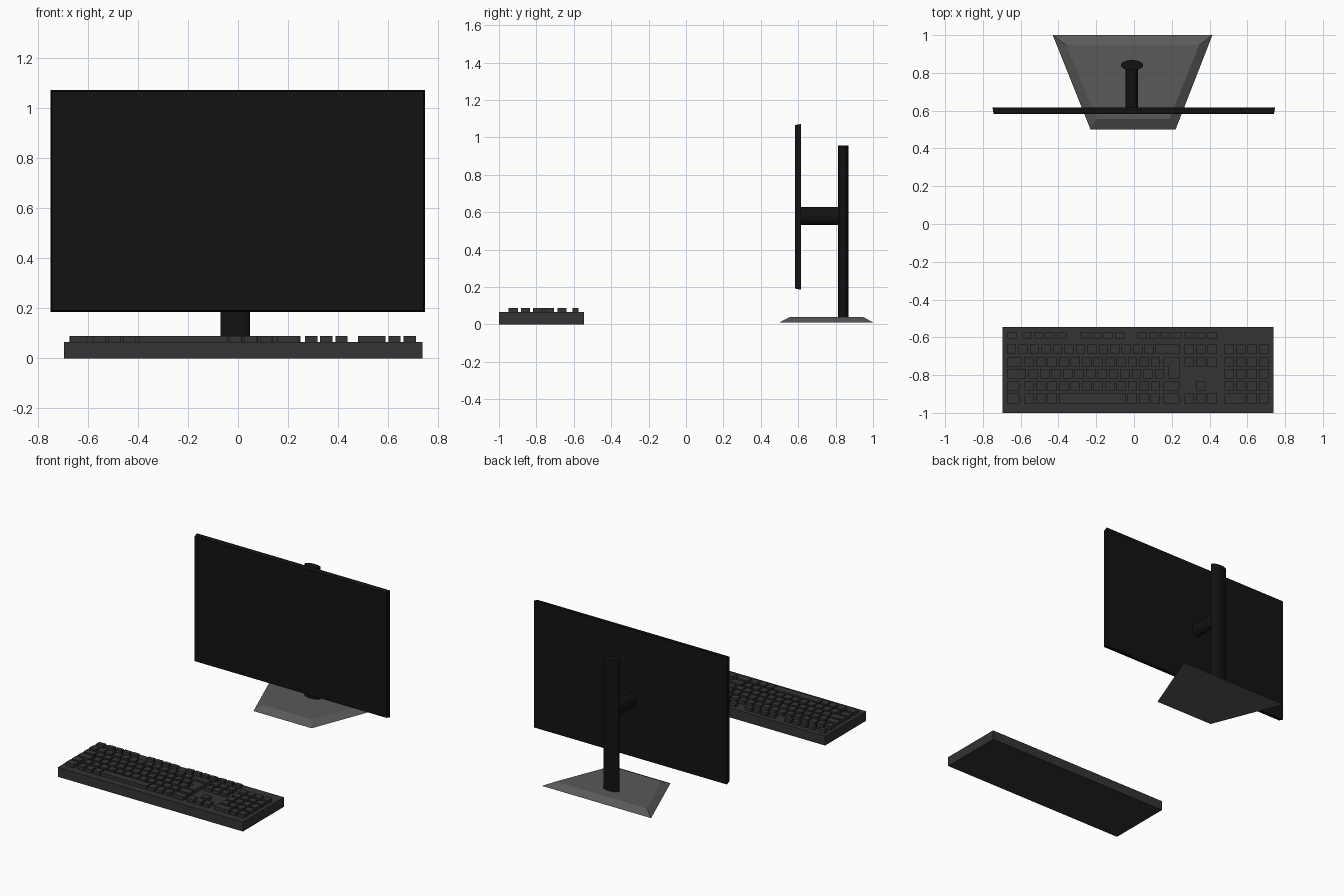
import bpy, bmesh, math

if "Cube" in bpy.data.objects:
    bpy.data.objects.remove(bpy.data.objects["Cube"])


def material(name, v):
    m = bpy.data.materials.new(name)
    m.diffuse_color = (v, v, v, 1)
    m.use_nodes = True
    m.node_tree.nodes["Principled BSDF"].inputs["Base Color"].default_value = m.diffuse_color
    return m


BLACK = material("black_plastic", 0.006)
DARK = material("dark_plastic", 0.033)
GREY = material("grey_metal", 0.1)


def make_object(name, bm, mat):
    bmesh.ops.recalc_face_normals(bm, faces=bm.faces)
    me = bpy.data.meshes.new(name)
    bm.to_mesh(me)
    bm.free()
    me.materials.append(mat)
    ob = bpy.data.objects.new(name, me)
    bpy.context.collection.objects.link(ob)
    return ob


def loft(bm, lower, upper):
    """Closed solid between two matching outlines of 3D points."""
    a = [bm.verts.new(p) for p in lower]
    b = [bm.verts.new(p) for p in upper]
    bm.faces.new(a)
    bm.faces.new(b)
    n = len(a)
    for i in range(n):
        bm.faces.new((a[i], a[(i + 1) % n], b[(i + 1) % n], b[i]))


def rect(x0, x1, y0, y1):
    return [(x0, y0), (x1, y0), (x1, y1), (x0, y1)]


def prism(bm, outline, z0, z1):
    loft(bm, [(x, y, z0) for x, y in outline], [(x, y, z1) for x, y in outline])


def ellipse(cx, cy, rx, ry, n=32):
    return [(cx + rx * math.cos(2 * math.pi * i / n),
             cy + ry * math.sin(2 * math.pi * i / n)) for i in range(n)]


def smooth(ob):
    bpy.ops.object.select_all(action='DESELECT')
    bpy.context.view_layer.objects.active = ob
    ob.select_set(True)
    bpy.ops.object.shade_smooth_by_angle(angle=math.radians(35))


# Monitor panel, front slightly smaller than the back
bm = bmesh.new()
loft(bm, [(x, 0.582, z) for x, z in rect(-0.743, 0.741, 0.192, 1.066)],
     [(x, 0.616, z) for x, z in rect(-0.749, 0.747, 0.185, 1.072)])
make_object("monitor_panel", bm, BLACK)

# Oval pole
bm = bmesh.new()
prism(bm, ellipse(-0.011, 0.841, 0.059, 0.027), 0.035, 0.958)
smooth(make_object("stand_pole", bm, BLACK))

# Oval arm between pole and panel
bm = bmesh.new()
arm = ellipse(-0.012, 0.58, 0.034, 0.049)
loft(bm, [(x, 0.61, z) for x, z in arm], [(x, 0.835, z) for x, z in arm])
smooth(make_object("stand_arm", bm, BLACK))

# Bevelled trapezoid foot
bm = bmesh.new()
loft(bm, [(-0.23, 0.50, 0.011), (0.22, 0.50, 0.011), (0.415, 1.0, 0.011), (-0.43, 1.0, 0.011)],
     [(-0.198, 0.557, 0.04), (0.188, 0.557, 0.04), (0.345, 0.947, 0.04), (-0.36, 0.947, 0.04)])
make_object("stand_foot", bm, GREY)

# Keyboard body
bm = bmesh.new()
prism(bm, rect(-0.695, 0.738, -1.0, -0.545), 0.0, 0.066)
make_object("keyboard_body", bm, DARK)

# Keys: rows from back to front as (back y, front y)
ROWS = [(-0.575, -0.606), (-0.639, -0.686), (-0.706, -0.754),
        (-0.767, -0.818), (-0.833, -0.881), (-0.898, -0.950)]
PITCH, W = 0.0608, 0.049
NAV, PAD, END = 0.268, 0.480, 0.242
bm = bmesh.new()


def key(row, x0, x1):
    y1, y0 = ROWS[row]
    prism(bm, rect(x0, x1, y0, y1), 0.065, 0.089)


def run(row, x, count):
    for i in range(count):
        key(row, x + PITCH * i, x + PITCH * i + W)


# Function row
run(0, -0.670, 1)
for x in (-0.590, -0.283, 0.019):
    run(0, x, 4)
# Letter block: row, first letter key, count
for row, x, count in ((1, -0.673, 13), (2, -0.579, 12), (3, -0.558, 12),
                      (4, -0.579, 12), (5, -0.579, 3), (5, -0.034, 3)):
    run(row, x, count)
# Wide keys
for row, x0, x1 in ((1, 0.115, END), (2, -0.67, -0.593), (3, -0.67, -0.573),
                    (4, -0.67, -0.605), (4, 0.156, END), (5, -0.67, -0.605),
                    (5, -0.398, -0.042), (5, 0.156, END), (5, PAD, PAD + PITCH + W)):
    key(row, x0, x1)
# Stepped enter key
prism(bm, [(0.156, -0.706), (0.156, -0.754), (0.183, -0.754), (0.183, -0.818),
           (END, -0.818), (END, -0.706)], 0.065, 0.089)
# Navigation block and arrows
for row in (0, 1, 2, 5):
    run(row, NAV, 3)
run(4, NAV + PITCH, 1)
# Number pad
for row in (1, 2, 3, 4):
    run(row, PAD, 4)
run(5, PAD + 2 * PITCH, 2)
make_object("keyboard_keys", bm, DARK)
